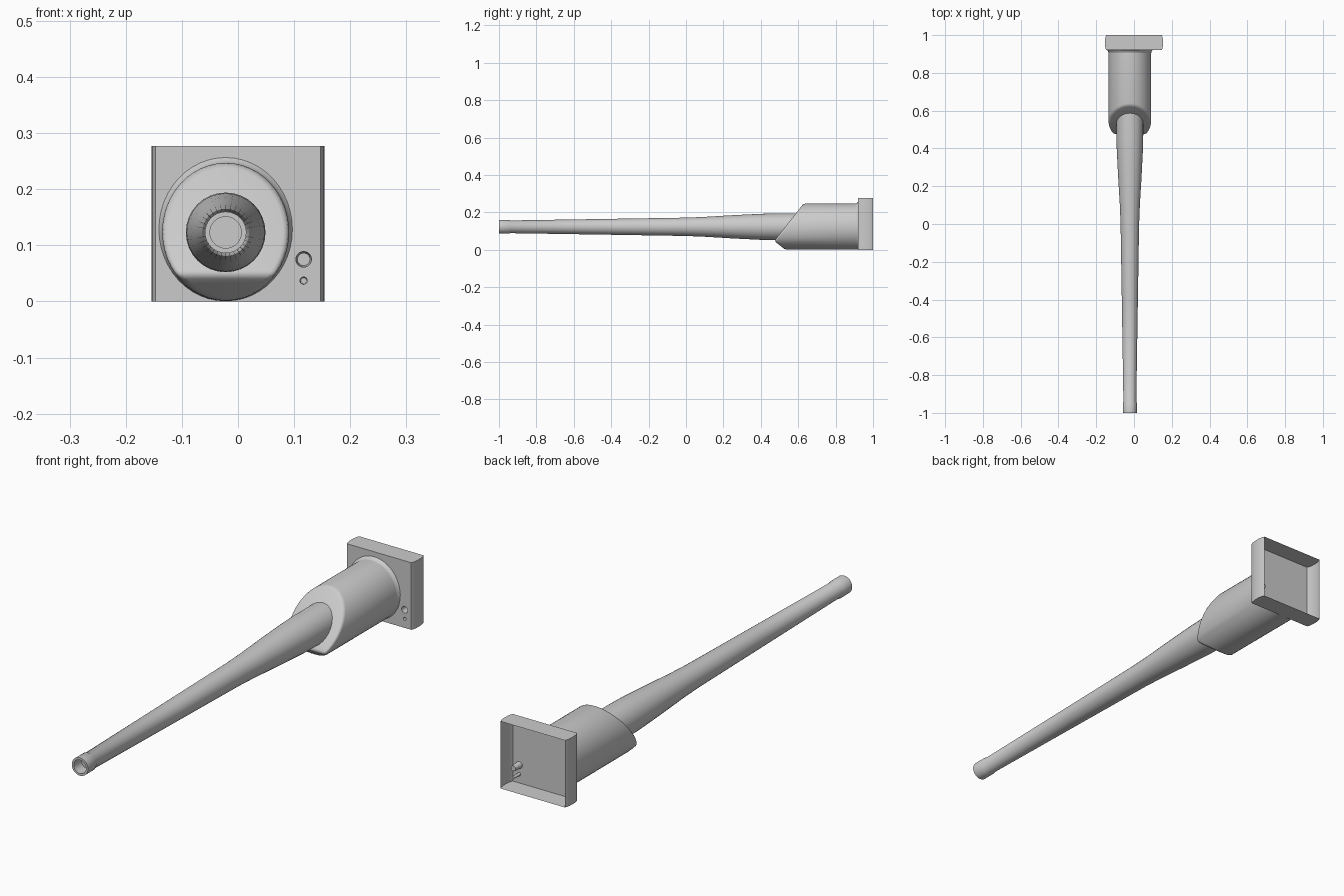
import bpy, bmesh, math
from mathutils import Vector

if "Cube" in bpy.data.objects:
    bpy.data.objects.remove(bpy.data.objects["Cube"])

CX, CZ = -0.022, 0.124          # barrel axis
PLATE_Y = 0.92                  # front of the mounting box

grey = bpy.data.materials.new("steel grey")
grey.diffuse_color = (0.6, 0.6, 0.6, 1)
grey.use_nodes = True
grey.node_tree.nodes["Principled BSDF"].inputs["Base Color"].default_value = grey.diffuse_color


def finish(bm, name, angle=35):
    bmesh.ops.recalc_face_normals(bm, faces=bm.faces)
    me = bpy.data.meshes.new(name)
    bm.to_mesh(me)
    bm.free()
    ob = bpy.data.objects.new(name, me)
    me.materials.append(grey)
    bpy.context.collection.objects.link(ob)
    bpy.ops.object.select_all(action='DESELECT')
    ob.select_set(True)
    bpy.context.view_layer.objects.active = ob
    bpy.ops.object.shade_smooth_by_angle(angle=math.radians(angle))
    return ob


def ring(bm, y, rx, rz, cx, cz, n):
    return [bm.verts.new((cx + rx * math.cos(2 * math.pi * i / n), y,
                          cz + rz * math.sin(2 * math.pi * i / n))) for i in range(n)]


def loft(bm, rings):
    for a, b in zip(rings, rings[1:]):
        for i in range(len(a)):
            j = (i + 1) % len(a)
            bm.faces.new((a[i], a[j], b[j], b[i]))


# Barrel: bore, muzzle collar, long taper and thick root
bm = bmesh.new()
profile = [(-0.95, 0.028), (-1, 0.028), (-1, 0.037), (-0.945, 0.037), (-0.94, 0.034),
           (-0.4, 0.0425), (0, 0.049), (0.1, 0.053), (0.25, 0.062), (0.4, 0.0695),
           (0.47, 0.071), (0.66, 0.071)]
rings = [ring(bm, y, r, r, CX, CZ - 0.001, 32) for y, r in profile]
loft(bm, rings)
bm.faces.new(rings[0])
finish(bm, "barrel")

# Mantlet: oval cylinder cut by a slanted front and a lower chamfer, rounded rim
bm = bmesh.new()
a = ring(bm, 0.3, 0.113, 0.123, CX, CZ, 48)
b = ring(bm, PLATE_Y, 0.113, 0.123, CX, CZ, 48)
loft(bm, [a, b])
bm.faces.new(a)
bm.faces.new(b)
bmesh.ops.recalc_face_normals(bm, faces=bm.faces)
cuts = [((0, 0.628, 0.247), Vector((0, -0.205, 0.16)).normalized()),
        ((0, 0.53, 0.001), Vector((0, -0.05, -0.062)).normalized())]
for co, no in cuts:
    geom = bm.verts[:] + bm.edges[:] + bm.faces[:]
    res = bmesh.ops.bisect_plane(bm, geom=geom, plane_co=co, plane_no=no, clear_outer=True)
    edges = [e for e in res["geom_cut"] if isinstance(e, bmesh.types.BMEdge)]
    bmesh.ops.contextual_create(bm, geom=edges)
bmesh.ops.remove_doubles(bm, verts=bm.verts, dist=0.004)
bmesh.ops.recalc_face_normals(bm, faces=bm.faces)
front = [f for f in bm.faces if any(f.normal.dot(no) > 0.99 for _, no in cuts)]
rim = {e for f in front for e in f.edges}
bmesh.ops.bevel(bm, geom=list(rim), offset=0.012, segments=3, profile=0.5,
                affect='EDGES', clamp_overlap=True)
finish(bm, "mantlet", 40)

# Weld collar where the mantlet meets the box
bm = bmesh.new()
steps = [(0.905, 0), (0.914, 0.3), (PLATE_Y, 1)]
loft(bm, [ring(bm, y, 0.113 + 0.006 * t, 0.123 + 0.005 * t, CX, CZ + 0.0045 * t, 48)
          for y, t in steps])
finish(bm, "mantlet_collar")

# Mounting box: thin shell open at the back, bulging sides, two sight holes
bm = bmesh.new()
H = 0.277
side = [(PLATE_Y, 0.147), (0.93, 0.151), (0.945, 0.1535), (0.96, 0.154),
        (0.975, 0.1535), (0.99, 0.151), (1.0, 0.147)]
sections = [[bm.verts.new((sx * x, y, z)) for sx, z in ((-1, 0), (1, 0), (1, H), (-1, H))]
            for y, x in side]
loft(bm, sections)
holes = [(0.117, 0.075, 0.014), (0.117, 0.037, 0.0065)]
loops = [sections[0]]
for x, z, r in holes:
    tube = [ring(bm, PLATE_Y, r, r, x, z, 20), ring(bm, PLATE_Y + 0.04, r * 0.8, r * 0.8, x, z, 20)]
    loft(bm, tube)
    bm.faces.new(tube[1])
    loops.append(tube[0])
edges = [bm.edges.get((l[i], l[(i + 1) % len(l)])) for l in loops for i in range(len(l))]
bmesh.ops.triangle_fill(bm, edges=edges, use_beauty=True, normal=(0, -1, 0))
finish(bm, "mounting_box")
